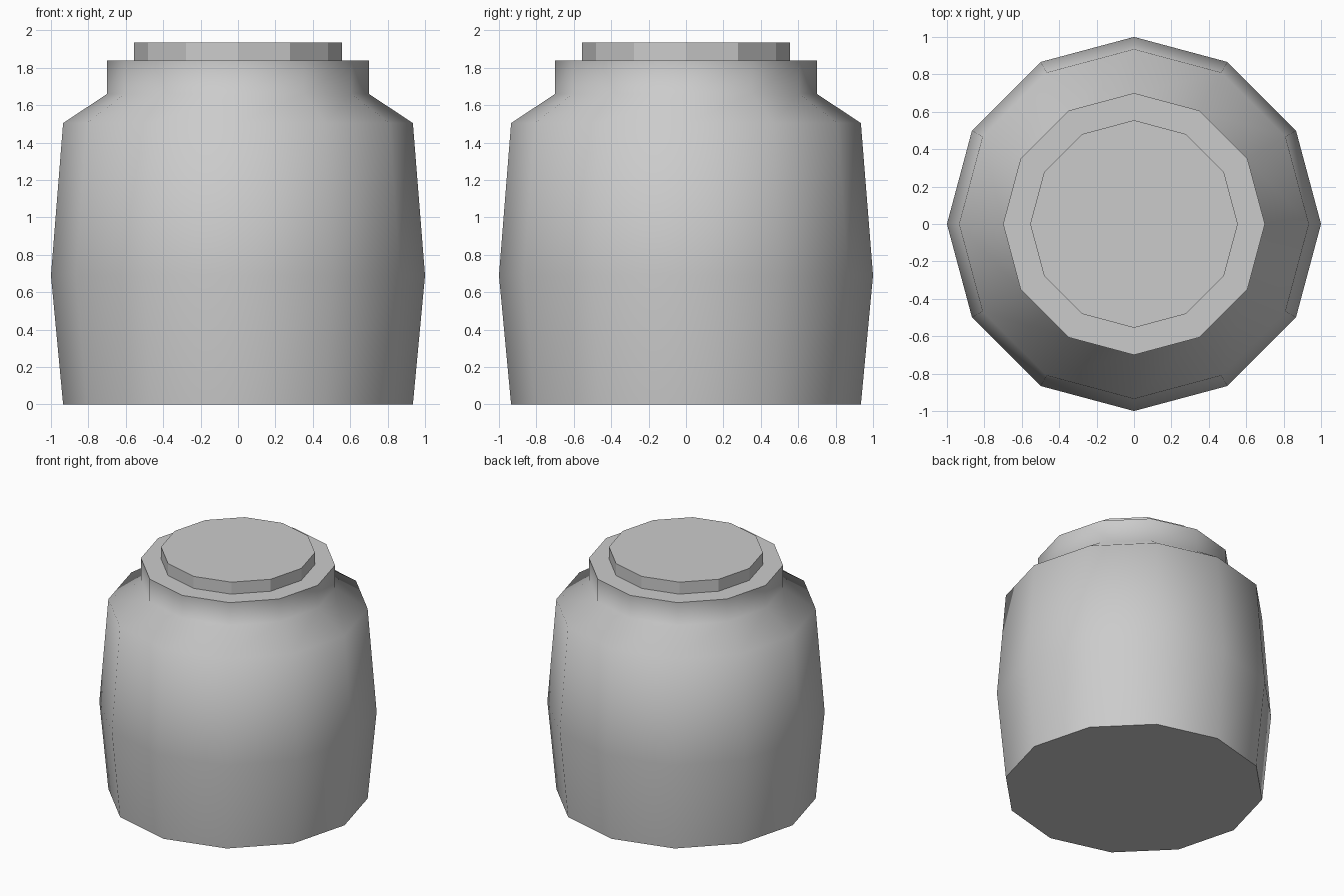
import bpy, bmesh
from math import cos, sin, pi

if "Cube" in bpy.data.objects:
    bpy.data.objects.remove(bpy.data.objects["Cube"])

SIDES = 12


def turned(name, profile, smooth):
    """Revolve (radius, z) points into a closed, capped solid."""
    bm = bmesh.new()
    rings = []
    for r, z in profile:
        rings.append([bm.verts.new((r * cos(2 * pi * i / SIDES),
                                    r * sin(2 * pi * i / SIDES), z))
                      for i in range(SIDES)])
    for low, high in zip(rings, rings[1:]):
        for i in range(SIDES):
            j = (i + 1) % SIDES
            bm.faces.new((low[i], low[j], high[j], high[i])).smooth = smooth
    # flat caps keep the rim and base edges crisp
    caps = [bm.faces.new(rings[0][::-1]), bm.faces.new(rings[-1])]
    for cap in caps:
        cap.smooth = False
        for e in cap.edges:
            e.smooth = False
    mesh = bpy.data.meshes.new(name)
    bm.to_mesh(mesh)
    bm.free()
    obj = bpy.data.objects.new(name, mesh)
    bpy.context.collection.objects.link(obj)
    return obj


# Jar body: bulging sides, sloped shoulder, straight neck
turned("jar_body", [(0.935, 0), (1.0, 0.69), (0.935, 1.505),
                    (0.70, 1.66), (0.70, 1.84)], True)

# Faceted stopper on top of the neck
turned("stopper", [(0.555, 1.84), (0.555, 1.935)], False)
